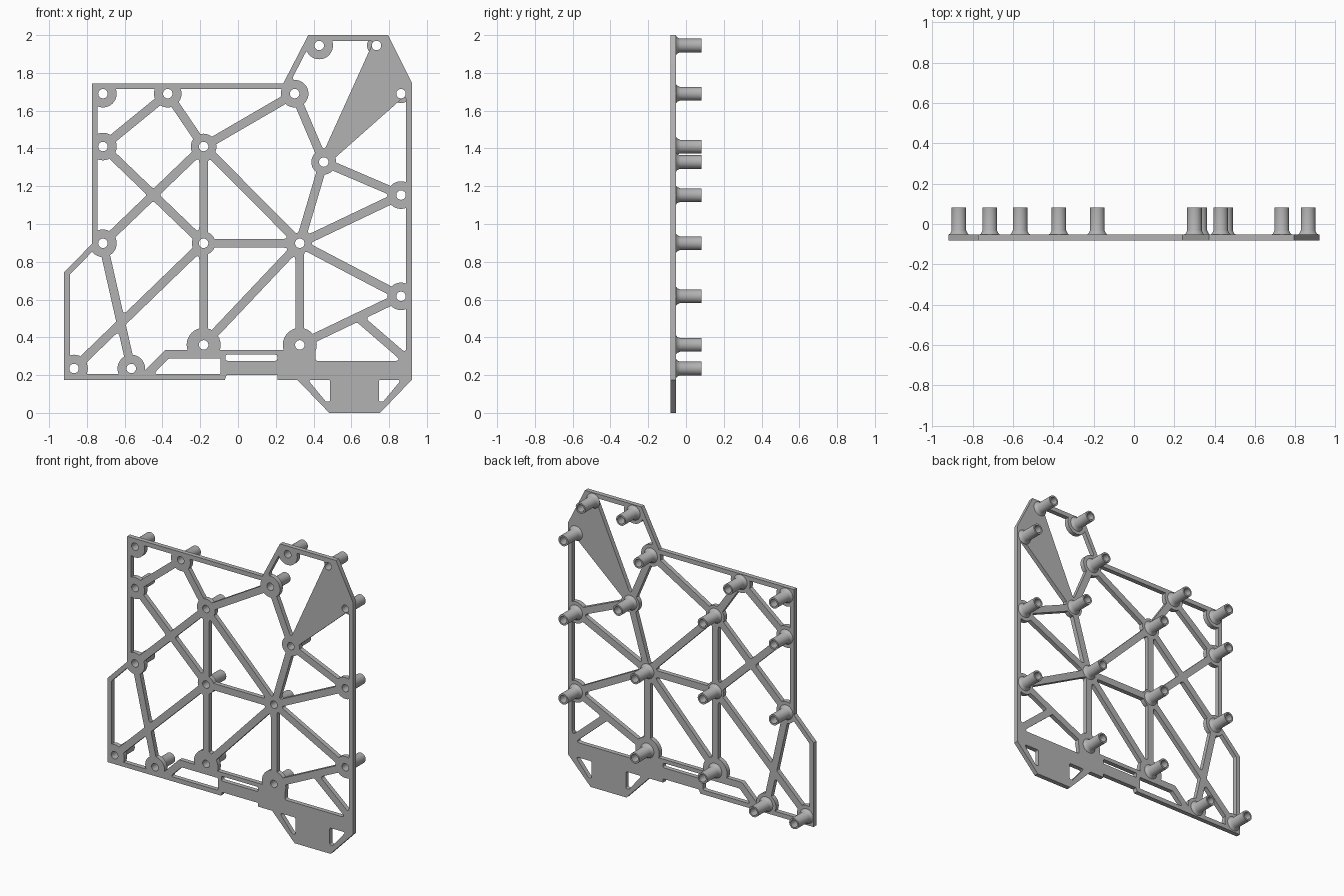
import bpy, bmesh, math
from mathutils import Vector

if "Cube" in bpy.data.objects:
    bpy.data.objects.remove(bpy.data.objects["Cube"], do_unlink=True)

FRONT, BACK, END = -0.083, -0.052, 0.083
RIM, HALF_BAR, HOLE = 0.03, 0.023, 0.025

grey = bpy.data.materials.new("plain_grey")
grey.use_nodes = True
grey.diffuse_color = (0.45, 0.45, 0.45, 1)
grey.node_tree.nodes["Principled BSDF"].inputs["Base Color"].default_value = grey.diffuse_color

# Post positions (x, z), capital letters
posts = dict(
    A=(-.715, 1.69), B=(-.372, 1.69), C=(.30, 1.69), D=(.43, 1.945), E=(.733, 1.945),
    F=(.863, 1.69), G=(-.715, 1.41), H=(-.182, 1.41), I=(.454, 1.328), J=(.863, 1.153),
    K=(-.715, .898), L=(-.182, .898), M=(.327, .898), N=(.863, .617), O=(-.182, .36),
    P=(.327, .36), Q=(-.868, .235), R=(-.565, .235))
# Plate outline corners, small letters
rim = dict(
    a=(-.92, .175), b=(-.92, .745), c=(-.773, .895), d=(-.773, 1.745), e=(.24, 1.745),
    f=(.372, 2), g=(.794, 2), h=(.92, 1.75), i=(.92, .175), j=(.752, 0), k=(.483, 0),
    l=(.314, .175), m=(.208, .175), n=(.208, .2), o=(-.06, .2), p=(-.07, .175))
# Extra bar ends without posts, and the edge of the solid lower corner
extra = dict(
    S=(-.375, .311), T=(.3, .311), U=(-.464, .222), V=(-.069, .2), W=(-.069, .311),
    X=(.668, .477), Y=(.852, .318), z=(.38, .4), y=(.38, .245), x=(.8, .245))
points = {k: Vector(v) for k, v in {**posts, **rim, **extra}.items()}

# Each opening is a loop of bar or rim lines with the opening on their left
openings = [
    "dc GB ed", "BH HC ed", "GL KH HB BG", "dc KH LG", "GL LH HK", "KR QL LG HK",
    "ba QL RK cb", "LQ ap RK", "KR ap US ST OL LQ", "LO OM ML", "MO ST PM", "HL LM MH",
    "HM MI IC CH", "CI IE gf fe", "EI IF ih hg", "FI IJ ih", "JI IM MJ", "JM MN ih",
    "NM MP PN", "NP XY ih", "YX NP zy yx"]


def offset_line(pair):
    start, end = points[pair[0]], points[pair[1]]
    way = (end - start).normalized()
    normal = Vector((-way.y, way.x))
    return normal, normal.dot(start) + (RIM if pair.islower() else HALF_BAR)


def corners(loop):
    lines = [offset_line(pair) for pair in loop.split()]
    result = []
    for (n1, c1), (n2, c2) in zip(lines, lines[1:] + lines[:1]):
        det = n1.x * n2.y - n1.y * n2.x
        result.append(Vector(((c1 * n2.y - c2 * n1.y) / det, (n1.x * c2 - n2.x * c1) / det)))
    return result


def rounded(poly, radius=0.014, steps=4):
    result = []
    for k, point in enumerate(poly):
        back, ahead = poly[k - 1] - point, poly[(k + 1) % len(poly)] - point
        reach = min(radius / math.tan(back.angle(ahead) / 2), 0.4 * back.length, 0.4 * ahead.length)
        p, q = point + back.normalized() * reach, point + ahead.normalized() * reach
        for s in range(steps + 1):
            t = s / steps
            result.append(p * (1 - t) ** 2 + point * 2 * t * (1 - t) + q * t * t)
    return result


def circle(centre, radius, sides=32):
    turn = math.tau / sides
    return [Vector(centre) + radius * Vector((math.cos(k * turn), math.sin(k * turn)))
            for k in range(sides)]


def add_object(name, bm):
    bmesh.ops.recalc_face_normals(bm, faces=bm.faces)
    mesh = bpy.data.meshes.new(name)
    bm.to_mesh(mesh)
    bm.free()
    obj = bpy.data.objects.new(name, mesh)
    bpy.context.collection.objects.link(obj)
    return obj


def prisms(name, polys, y0, y1):
    bm = bmesh.new()
    for poly in polys:
        face = bm.faces.new([bm.verts.new((p.x, y0, p.y)) for p in poly])
        out = bmesh.ops.extrude_face_region(bm, geom=[face])["geom"]
        moved = [v for v in out if isinstance(v, bmesh.types.BMVert)]
        bmesh.ops.translate(bm, verts=moved, vec=(0, y1 - y0, 0))
        if not face.is_valid:
            continue
    bmesh.ops.holes_fill(bm, edges=[e for e in bm.edges if e.is_boundary], sides=0)
    return add_object(name, bm)


def activate(obj):
    bpy.ops.object.select_all(action="DESELECT")
    obj.select_set(True)
    bpy.context.view_layer.objects.active = obj


def subtract(target, cutter):
    mod = target.modifiers.new("cut", "BOOLEAN")
    mod.operation, mod.solver, mod.object = "DIFFERENCE", "EXACT", cutter
    activate(target)
    bpy.ops.object.modifier_apply(modifier=mod.name)
    bpy.data.objects.remove(cutter, do_unlink=True)


# Flat plate with the openings cut around round bosses
boss_radius = {"O": 0.09, "P": 0.09, "M": 0.052, "L": 0.062, "H": 0.068, "I": 0.066}
plate = prisms("lattice_plate", [[points[k] for k in rim]], FRONT, BACK)
plate.data.materials.append(grey)
cutter = prisms("opening_cutter", [rounded(corners(o)) for o in openings], FRONT - .1, BACK + .1)
bosses = prisms("boss_keeper", [circle(c, boss_radius.get(k, .073)) for k, c in posts.items()],
                FRONT - .2, BACK + .2)
subtract(cutter, bosses)
subtract(plate, cutter)

# Slots in the lower edge and foot, and the screw holes
thin_slot = [Vector(v) for v in ((-.066, .276), (.208, .276), (.208, .308), (-.066, .308))]
foot_slot = [Vector(v) for v in ((.37, .175), (.465, .06), (.488, .06), (.488, .175))]
foot_mirror = [Vector((1.234 - v.x, v.y)) for v in reversed(foot_slot)]
slots = [rounded(s, 0.01) for s in (thin_slot, foot_slot, foot_mirror, corners("ap VW TS SU"))]
holes = [circle(c, HOLE) for c in posts.values()]
subtract(plate, prisms("slot_cutter", slots + holes, FRONT - .1, BACK + .1))
activate(plate)
bpy.ops.object.shade_smooth_by_angle(angle=math.radians(30))

# Hollow standoff post with a flared base
bm = bmesh.new()
profile = [(HOLE, BACK), (.05, BACK), (.043, BACK + .005), (.038, BACK + .016),
           (.036, BACK + .02), (.036, END), (HOLE, END)]
ring = [bm.verts.new((r, y, 0)) for r, y in profile]
edges = [bm.edges.new((ring[k - 1], ring[k])) for k in range(len(ring))]
bmesh.ops.spin(bm, geom=ring + edges, cent=(0, 0, 0), axis=(0, 1, 0), angle=math.tau, steps=32)
bmesh.ops.remove_doubles(bm, verts=bm.verts, dist=1e-4)
post = add_object("standoff_post", bm)
post.data.materials.append(grey)
activate(post)
bpy.ops.object.shade_smooth_by_angle(angle=math.radians(35))
for k, (x, z) in enumerate(posts.values()):
    if k:
        post = post.copy()
        bpy.context.collection.objects.link(post)
    post.location = (x, 0, z)
